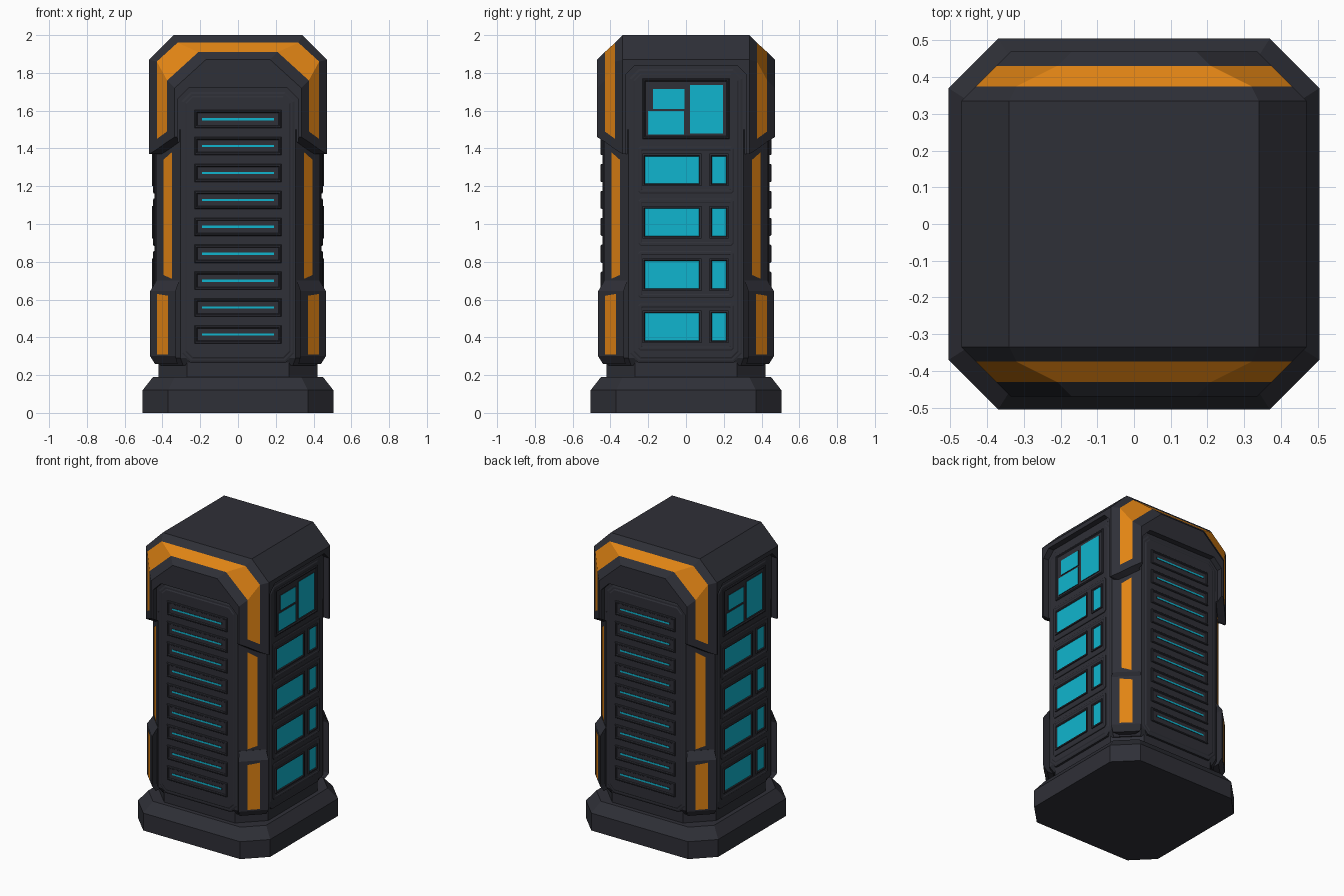
import bpy
import bmesh
from mathutils import Matrix, Vector

cube = bpy.data.objects.get("Cube")
if cube:
    bpy.data.objects.remove(cube, do_unlink=True)


def make_material(name, rgb):
    m = bpy.data.materials.new(name)
    m.use_nodes = True
    m.diffuse_color = (*rgb, 1)
    m.node_tree.nodes["Principled BSDF"].inputs["Base Color"].default_value = (*rgb, 1)
    return m


MATS = [make_material("dark metal", (0.028, 0.029, 0.038)),
        make_material("orange paint", (0.75, 0.23, 0.007)),
        make_material("cyan glow", (0.005, 0.46, 0.62))]
DARK, ORANGE, CYAN = range(3)
FRONT_BACK, SIDES = (0, 2), (1, 3)


def finish(name, bm):
    me = bpy.data.meshes.new(name)
    bm.to_mesh(me)
    bm.free()
    for m in MATS:
        me.materials.append(m)
    ob = bpy.data.objects.new(name, me)
    bpy.context.collection.objects.link(ob)
    return ob


def rect(u0, u1, v0, v1):
    return [(u0, v0), (u1, v0), (u1, v1), (u0, v1)]


def arch(w, v0, v1, c):
    """Rectangle with cut corners, counter-clockwise."""
    return [(-w + c, v0), (w - c, v0), (w, v0 + c), (w, v1 - c),
            (w - c, v1), (c - w, v1), (-w, v1 - c), (-w, v0 + c)]


def plate(bm, pts, lo, hi, turns, steps=(), mat=DARK, closed=False):
    """Plate facing outward on each wall; steps are (inset, raise) pairs."""
    for k in turns:
        rot = Matrix.Rotation(k * 1.5707963, 3, 'Z')
        low, top = [[bm.verts.new(rot @ Vector((u, -d, v))) for u, v in pts]
                    for d in (lo, hi)]
        n = len(pts)
        for i in range(n):
            j = (i + 1) % n
            bm.faces.new((low[i], low[j], top[j], top[i]))
        if closed:
            bm.faces.new(low[::-1])
        cap = bm.faces.new(top)
        bm.normal_update()
        for inset, rise in steps:
            bmesh.ops.inset_individual(bm, faces=[cap], thickness=inset, depth=rise)
        cap.material_index = mat


def loft(bm, rings):
    """Skin closed rings and cap both ends; returns the faces by ring gap."""
    vs = [[bm.verts.new(p) for p in r] for r in rings]
    n = len(vs[0])
    gaps = [[bm.faces.new((a[i], a[(i + 1) % n], b[(i + 1) % n], b[i])) for i in range(n)]
            for a, b in zip(vs, vs[1:])]
    bm.faces.new(vs[0][::-1])
    bm.faces.new(vs[-1])
    return gaps


def octagon(h, c, z):
    return [(c, -h, z), (h, -c, z), (h, c, z), (c, h, z),
            (-c, h, z), (-h, c, z), (-h, -c, z), (-c, -h, z)]


def stack(name, levels):
    bm = bmesh.new()
    loft(bm, [octagon(*lv) for lv in levels])
    bmesh.ops.recalc_face_normals(bm, faces=bm.faces)
    return finish(name, bm)


# Foot, neck and body core
stack("base_plinth", [(.505, .37, 0), (.505, .37, .12), (.45, .335, .19)])
stack("neck", [(.42, .27, .18), (.42, .27, .28)])
stack("body_core", [(.41, .29, .25), (.435, .305, .29), (.435, .305, 1.5)])

# Head: arch profiles lofted front to back, orange band on the bevel
half = [(.47, .335, 1.72, .17, 1.87, 1.46, 1.53), (.43, .375, 1.76, .21, 1.91, 1.435, 1.49),
        (.375, .43, 1.86, .32, 1.96, 1.395, 1.45), (.335, .47, 1.87, .34, 2.0, 1.37, 1.43)]
rings = []
for s, rows in ((-1, half), (1, half[::-1])):
    for y, a, z1, b, zt, zb, zm in rows:
        side = [(a, zb), (a, zm), (a, z1), (b, zt)]
        rings.append([(-x, s * y, z) for x, z in side] + [(x, s * y, z) for x, z in side[::-1]])
bm = bmesh.new()
gaps = loft(bm, rings)
for g in (1, 5):
    for f in gaps[g][1:6]:
        f.material_index = ORANGE
bmesh.ops.recalc_face_normals(bm, faces=bm.faces)
head = finish("head", bm)

# Recesses cut into the four faces of the head
bm = bmesh.new()
plate(bm, arch(.32, 1.2, 1.72, .06), .43, .6, FRONT_BACK, closed=True)
plate(bm, arch(.32, 1.2, 1.84, .05), .43, .6, SIDES, closed=True)
cutter = finish("recess_cutter", bm)
cutter.hide_render = True
mod = head.modifiers.new("recesses", 'BOOLEAN')
mod.operation = 'DIFFERENCE'
mod.solver = 'EXACT'
mod.object = cutter
deps = bpy.context.evaluated_depsgraph_get()
cut_mesh = bpy.data.meshes.new_from_object(head.evaluated_get(deps))
head.modifiers.clear()
head.data = cut_mesh
bpy.data.objects.remove(cutter, do_unlink=True)

# Lower corner guards
bm = bmesh.new()
for sx in (-1, 1):
    for sy in (-1, 1):
        levels = [(.44, .32, .26), (.465, .33, .30), (.465, .33, .645), (.432, .31, .70)]
        loft(bm, [[(sx * x, sy * y, z) for x, y in
                   ((h, c), (c, h), (c, .36), (.36, c))] for h, c, z in levels])
bmesh.ops.recalc_face_normals(bm, faces=bm.faces)
finish("lower_corner_guards", bm)


# Orange strips on the chamfered corners
def corner_strips(name, far, near, top_far, top_near, low_far, low_near):
    bm = bmesh.new()
    for sx in (-1, 1):
        for sy in (-1, 1):
            f = bm.faces.new([bm.verts.new((sx * x, sy * y, z)) for x, y, z in (
                (far, near, low_far), (near, far, low_near),
                (near, far, top_near), (far, near, top_far))])
            f.normal_update()
            if f.normal.dot(Vector((sx, sy, 0))) < 0:
                f.normal_flip()
            f.material_index = ORANGE
    finish(name, bm)


corner_strips("middle_corner_strips", .395, .35, 1.34, 1.38, .73, .71)
corner_strips("lower_corner_strips", .428, .371, .63, .62, .31, .31)

# Stepped wall panels
for name, top, turns in (("vent_wall", 1.70, FRONT_BACK), ("window_wall", 1.82, SIDES)):
    bm = bmesh.new()
    plate(bm, arch(.30, .265, top, .05), .41, .434, turns,
          [(.012, .004), (.012, 0), (.008, .004)])
    finish(name, bm)

# Nine slotted vents with a thin light on front and back
vents, lights = bmesh.new(), bmesh.new()
for i in range(9):
    z = .415 + i * .1425
    plate(vents, rect(-.23, .23, z - .048, z + .048), .435, .447, FRONT_BACK,
          [(.006, .005), (.01, 0), (.006, -.006)])
    plate(lights, rect(-.19, .19, z - .006, z + .006), .445, .449, FRONT_BACK, mat=CYAN)
finish("vents", vents)
finish("vent_lights", lights)

# Four window modules on each side
modules, windows = bmesh.new(), bmesh.new()
for i in range(4):
    z = .455 + i * .277
    plate(modules, arch(.253, z - .125, z + .125, .012), .435, .446, SIDES,
          [(.006, .003), (.012, 0), (.005, -.003)])
    for u0, u1 in ((-.215, .065), (.14, .21)):
        plate(windows, rect(u0 - .016, u1 + .016, z - .086, z + .086), .44, .454, SIDES,
              [(.013, 0), (.006, -.006)], CYAN)
finish("side_modules", modules)
finish("side_windows", windows)

# Large upper window with three panes
bm = bmesh.new()
plate(bm, rect(-.23, .23, 1.45, 1.77), .435, .446, SIDES,
      [(.006, .004), (.01, 0), (.006, -.006)])
for pane in (rect(-.175, -.008, 1.61, 1.715), rect(-.2, -.01, 1.475, 1.597),
             rect(.02, .195, 1.48, 1.735)):
    plate(bm, pane, .44, .449, SIDES, mat=CYAN)
finish("upper_windows", bm)
